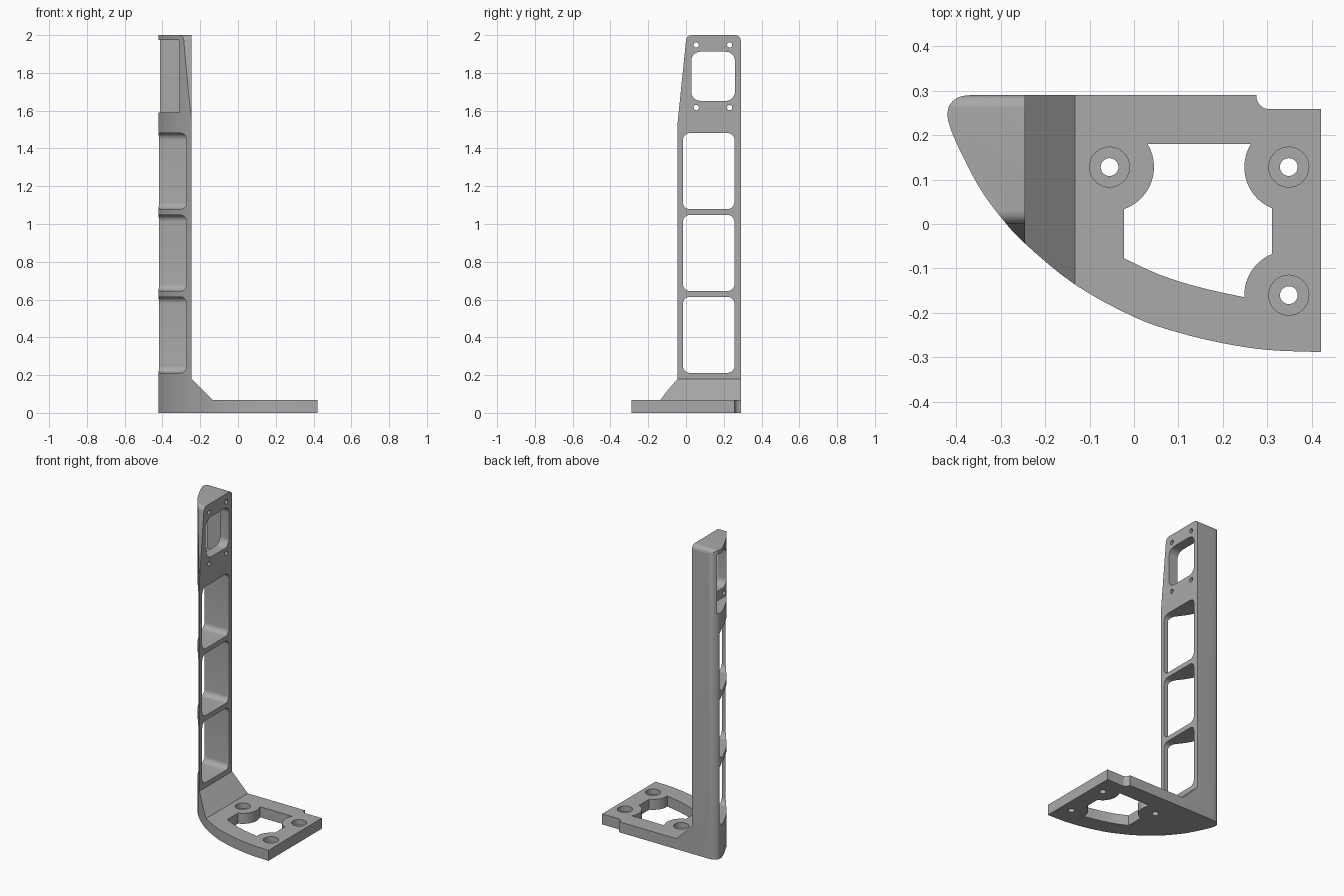
import bpy, bmesh, math
from mathutils import Vector

if "Cube" in bpy.data.objects:
    bpy.data.objects.remove(bpy.data.objects["Cube"])

grey = bpy.data.materials.new("plain grey")
grey.diffuse_color = (0.40, 0.40, 0.40, 1)
grey.use_nodes = True
grey.node_tree.nodes["Principled BSDF"].inputs["Base Color"].default_value = grey.diffuse_color


def prism(name, pts, axis, lo, hi):
    """Extrude a 2D outline along one axis, normals outward."""
    place = {"x": lambda a, b, h: (h, a, b),
             "y": lambda a, b, h: (a, h, b),
             "z": lambda a, b, h: (a, b, h)}[axis]
    bm = bmesh.new()
    rings = [[bm.verts.new(place(a, b, h)) for a, b in pts] for h in (lo, hi)]
    n = len(pts)
    bm.faces.new(rings[0][::-1])
    bm.faces.new(rings[1])
    for i in range(n):
        j = (i + 1) % n
        bm.faces.new((rings[0][i], rings[0][j], rings[1][j], rings[1][i]))
    bm.normal_update()
    if bm.calc_volume(signed=True) < 0:
        bmesh.ops.reverse_faces(bm, faces=bm.faces[:])
    me = bpy.data.meshes.new(name)
    bm.to_mesh(me)
    bm.free()
    me.materials.append(grey)
    ob = bpy.data.objects.new(name, me)
    bpy.context.scene.collection.objects.link(ob)
    return ob


def arc(cx, cy, r, a0, a1, n=8):
    angles = [math.radians(a0 + (a1 - a0) * i / n) for i in range(n + 1)]
    return [(cx + r * math.cos(a), cy + r * math.sin(a)) for a in angles]


def circle(cx, cy, r, n=32):
    return arc(cx, cy, r, 0, 360, n)[:-1]


def rounded(x0, x1, y0, y1, r):
    return (arc(x1 - r, y1 - r, r, 0, 90) + arc(x0 + r, y1 - r, r, 90, 180)
            + arc(x0 + r, y0 + r, r, 180, 270) + arc(x1 - r, y0 + r, r, 270, 360))


def smooth_path(pts, steps=4):
    """Smooth curve through the points."""
    p = [Vector(q) for q in pts]
    p = [2 * p[0] - p[1]] + p + [2 * p[-1] - p[-2]]
    out = []
    for i in range(1, len(p) - 2):
        a, b, c, d = p[i - 1:i + 3]
        for k in range(steps):
            t = k / steps
            out.append(tuple(0.5 * (2 * b + (c - a) * t + (2 * a - 5 * b + 4 * c - d) * t ** 2
                                    + (3 * b - a - 3 * c + d) * t ** 3)))
    return out + [tuple(pts[-1])]


def volume(me):
    bm = bmesh.new()
    bm.from_mesh(me)
    v = bm.calc_volume(signed=True)
    bm.free()
    return v


# Footprint: curved front, rounded tip, notched back corner
front = smooth_path([(0.42, -0.288), (0.3, -0.283), (0.2, -0.268), (0.1, -0.244),
                     (0, -0.209), (-0.133, -0.136), (-0.245, -0.044), (-0.3, 0.016),
                     (-0.35, 0.086), (-0.4, 0.184), (-0.417, 0.228)])
tip = smooth_path([(-0.42, 0.245), (-0.416, 0.265), (-0.403, 0.28),
                   (-0.388, 0.287), (-0.365, 0.29)], 3)
notch = [(0.275, 0.29)] + arc(0.305, 0.288, 0.03, 180, 270)
bracket = prism("bracket", front + tip + notch + [(0.42, 0.258)], "z", 0, 2.1)


def cut(ob, operation="DIFFERENCE"):
    """Bake one cut, using the first solver that gives a sound solid."""
    ob.hide_render = True
    before = volume(bracket.data)
    for solver in ("EXACT", "MANIFOLD", "FLOAT"):
        m = bracket.modifiers.new("cut", "BOOLEAN")
        m.operation, m.solver, m.object = operation, solver, ob
        bpy.context.view_layer.update()
        deps = bpy.context.evaluated_depsgraph_get()
        baked = bpy.data.meshes.new_from_object(bracket.evaluated_get(deps))
        bracket.modifiers.remove(m)
        if len(baked.polygons) and 0 < volume(baked) < before - 1e-7:
            bracket.data = baked
            break
    bpy.data.objects.remove(ob)


# L-shaped front profile with the sloped foot
cut(prism("foot_profile", [(-0.6, -0.1), (0.6, -0.1), (0.6, 0.068), (-0.133, 0.068),
                           (-0.245, 0.18), (-0.245, 2.2), (-0.6, 2.2)], "y", -0.6, 0.6),
    "INTERSECT")

# Side profile with the tapered, rounded head
cut(prism("head_profile", [(-0.5, -0.1), (0.5, -0.1), (0.5, 1.97)]
          + arc(0.26, 1.97, 0.03, 0, 90) + arc(0.03, 1.97, 0.03, 90, 174)
          + [(-0.046, 1.52), (-0.5, 1.52)], "x", -0.7, 0.7), "INTERSECT")

# Three column windows
for i in range(3):
    z = 0.212 + 0.4335 * i
    cut(prism("column_window", rounded(-0.016, 0.256, z, z + 0.402, 0.035), "x", -0.6, -0.1))

# Head: rear pocket, window and screw holes
cut(prism("head_pocket", [(-0.2, 1.59), (0.27, 1.59), (0.27, 1.975), (-0.2, 1.975)],
          "x", -0.6, -0.31))
cut(prism("head_window", rounded(0.028, 0.259, 1.652, 1.912, 0.048), "x", -0.5, -0.1))
for y in (0.054, 0.231):
    for z in (1.616, 1.948):
        cut(prism("head_screw_hole", circle(y, z, 0.014, 20), "x", -0.35, -0.1))

# Base opening that wraps around the screw bosses
opening = (arc(0.348, 0.128, 0.1, 149, 248, 14) + arc(0.348, -0.16, 0.1, 112, 180, 12)
           + smooth_path([(0.249, -0.165), (0.15, -0.143), (0.06, -0.115), (-0.023, -0.077)])
           + arc(-0.055, 0.128, 0.1, -71, 31, 14))
cut(prism("base_opening", opening, "z", -0.1, 0.15))

# Counterbored base screw holes
for x, y in ((-0.055, 0.128), (0.348, 0.128), (0.348, -0.16)):
    cut(prism("base_screw_hole", circle(x, y, 0.02), "z", -0.1, 0.15))
    cut(prism("base_counterbore", circle(x, y, 0.045), "z", 0.033, 0.15))

# Single colour and smooth rounds with sharp edges
bracket.data.materials.clear()
bracket.data.materials.append(grey)
for f in bracket.data.polygons:
    f.material_index = 0
bracket.hide_render = False
bpy.context.view_layer.objects.active = bracket
bracket.select_set(True)
bpy.ops.object.shade_smooth_by_angle(angle=math.radians(30))
